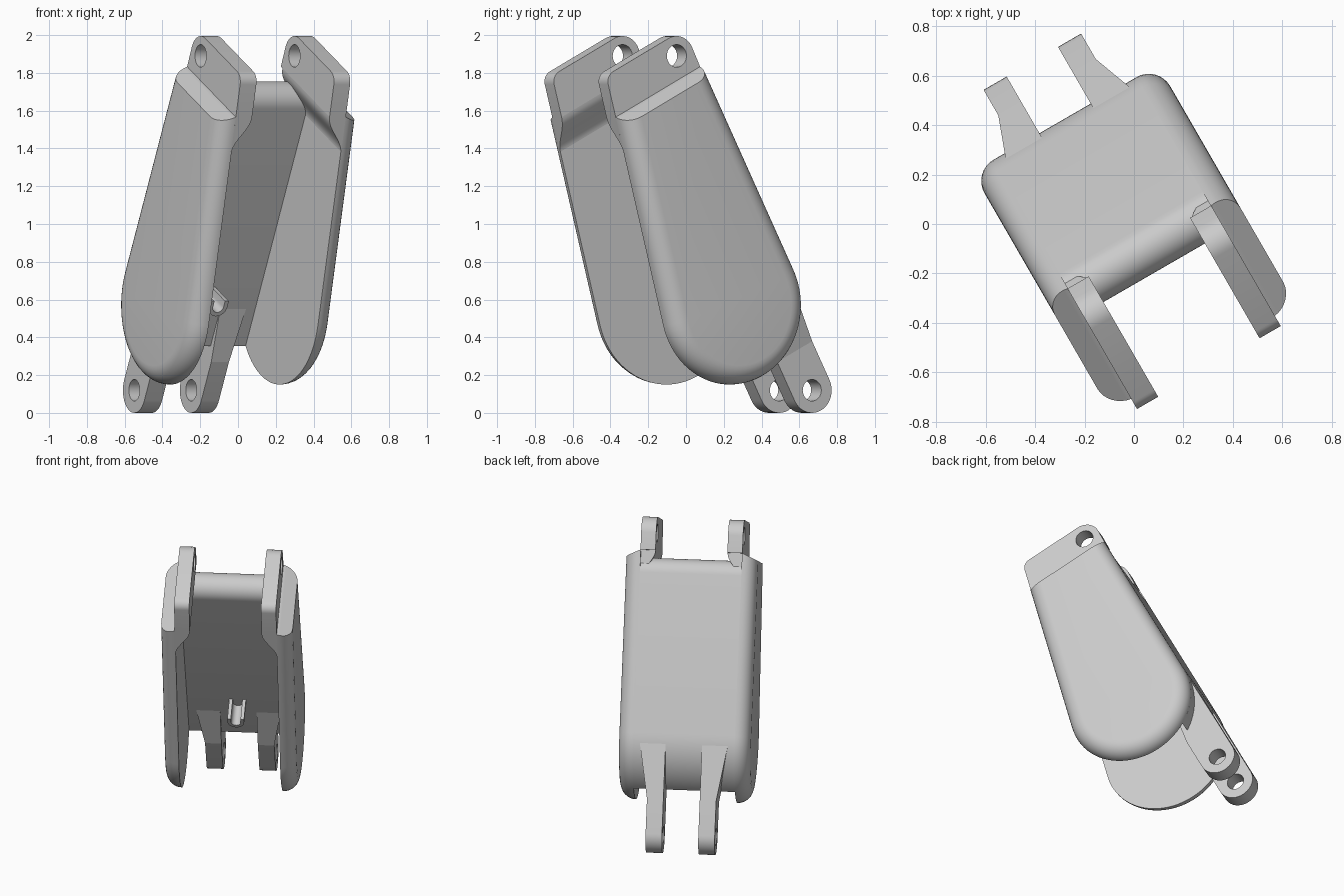
import bpy, bmesh
from math import radians, sin, cos, acos, pi
from mathutils import Matrix, Vector

old = bpy.data.objects.get("Cube")
if old:
    bpy.data.objects.remove(old)

grey = bpy.data.materials.new("plain_grey")
grey.use_nodes = True
grey.diffuse_color = (0.6, 0.6, 0.6, 1)
grey.node_tree.nodes["Principled BSDF"].inputs["Base Color"].default_value = (0.6, 0.6, 0.6, 1)

# Local frame: x across the width, y backwards, z up; then turned about z
PLACE = Matrix.Rotation(radians(30), 4, 'Z') @ Matrix.Translation((-0.028, 0, 0))
BACK = radians(27.4)              # direction of the back edge normal
FRONT = radians(194.8)            # direction of the front edge normal
C, R = Vector((0.09, 0.57)), 0.42  # round lower end of the housing
N = Vector((cos(BACK), sin(BACK)))
M = Vector((-sin(BACK), cos(BACK)))
INNER, OUTER, FILLET = 0.335, 0.434, 0.1


def arc(center, r, a0, a1, n):
    return [center + r * Vector((cos(a0 + (a1 - a0) * i / n), sin(a0 + (a1 - a0) * i / n)))
            for i in range(n + 1)]


def edge_point(angle, inset=0, drop=0):
    """Where a straight edge of the housing meets the step line lowered by drop."""
    n = Vector((cos(angle), sin(angle)))
    a = n.dot(C) + R - inset
    b = (1.881 - drop) * cos(BACK)
    det = n.x * M.y - n.y * M.x
    return Vector(((a * M.y - n.y * b) / det, (n.x * b - a * M.x) / det))


def finish(bm, name):
    bmesh.ops.recalc_face_normals(bm, faces=bm.faces)
    bm.transform(PLACE)
    mesh = bpy.data.meshes.new(name)
    bm.to_mesh(mesh)
    bm.free()
    ob = bpy.data.objects.new(name, mesh)
    bpy.context.collection.objects.link(ob)
    mesh.materials.append(grey)
    bpy.ops.object.select_all(action='DESELECT')
    ob.select_set(True)
    bpy.context.view_layer.objects.active = ob
    bpy.ops.object.shade_smooth_by_angle(angle=radians(32))


def loft(name, rings):
    bm = bmesh.new()
    rows = [[bm.verts.new(p) for p in ring] for ring in rings]
    for a, b in zip(rows, rows[1:]):
        for i in range(len(a)):
            j = (i + 1) % len(a)
            bm.faces.new((a[i], a[j], b[j], b[i]))
    bm.faces.new(rows[0])
    bm.faces.new(rows[-1])
    finish(bm, name)


def at(u, points):
    return [(u, p.x, p.y) for p in points]


def drilled_plate(name, outline, hole, u0, u1):
    bm = bmesh.new()
    for loop in (outline, hole):
        vs = [bm.verts.new(p) for p in at(u0, loop)]
        for i in range(len(vs)):
            bm.edges.new((vs[i - 1], vs[i]))
    bmesh.ops.triangle_fill(bm, use_beauty=True, edges=bm.edges[:])
    out = bmesh.ops.extrude_face_region(bm, geom=bm.faces[:], use_keep_orig=True)
    moved = [g for g in out["geom"] if isinstance(g, bmesh.types.BMVert)]
    bmesh.ops.translate(bm, verts=moved, vec=(u1 - u0, 0, 0))
    finish(bm, name)


def circle(center, r):
    return arc(center, r, 0, 2 * pi, 32)[:-1]


def plate_outline(inset, drop):
    return ([edge_point(FRONT, inset, drop), edge_point(BACK, inset, drop)]
            + arc(C, R - inset, BACK, FRONT - 2 * pi, 40))


# Back panel with a rounded top, running into the round lower end
top_center = Vector(((N.dot(C) + R - 0.1 - N.y * 1.655) / N.x, 1.655))
panel = (arc(top_center, 0.1, BACK, BACK + pi, 20)
         + arc(C, R, BACK - acos((R - 0.2) / R), BACK, 16))
loft("back_panel", [at(-INNER, panel), at(INNER, panel)])

# Outlines of the upper and lower lugs
EYE = Vector((-0.235, 1.89))
rise = (M.dot(EYE) + 0.105) / cos(BACK) - 1.881
corner = edge_point(FRONT, 0.06, -rise + 0.06 / cos(BACK))
upper_outline = ([edge_point(FRONT)] + arc(corner, 0.06, FRONT, BACK + pi / 2, 8)
                 + arc(EYE, 0.105, BACK + pi / 2, BACK, 12) + [edge_point(BACK)])
PIN, PR, KINK = Vector((0.655, 0.12)), 0.12, 0.23
lower_outline = ([PIN + M * KINK - N * PR] + arc(PIN, PR, BACK - pi, BACK, 20)
                 + [PIN + M * KINK + N * PR])

for s, side in ((1, "left"), (-1, "right")):
    # Side plate with a filleted outer rim and a sloping top step
    rings = [at(s * (INNER - 0.001), plate_outline(0, 0))]
    for i in range(9):
        t = pi / 2 * i / 8
        rings.append(at(s * (INNER + (OUTER - INNER) * sin(t)),
                        plate_outline(FILLET * (1 - cos(t)), 0.05 * sin(t))))
    loft(side + "_side_plate", rings)

    # Upper lug
    drilled_plate(side + "_upper_lug", upper_outline, circle(EYE, 0.06), s * 0.237, s * 0.336)

    # Curved blend from the upper lug to the inside of the plate
    rows = []
    for i in range(13):
        t = i / 12
        u = 0.237 + 0.098 * (1 - cos(pi * t)) / 2
        a, b = edge_point(FRONT, 0, 0.22 * t), edge_point(BACK, 0.02, 0.22 * t)
        rows.append(at(s * u, (a, b)) + at(s * 0.336, (b, a)))
    loft(side + "_lug_blend", rows)

    # Lower lug and its flared root
    drilled_plate(side + "_lower_lug", lower_outline, circle(PIN, 0.057), s * 0.12, s * 0.228)
    rows = []
    for h, depth, wide in ((KINK, PR, 0.228), (0.68, 0.05, 0.305)):
        a, b = PIN + M * h - N * depth, PIN + M * h + N * PR
        rows.append(at(s * 0.12, (a, b)) + at(s * wide, (b, a)))
    loft(side + "_lower_lug_root", rows)

# Small open channel standing on the inside of the back panel
lift = Vector((0, 0.035))
section = arc(Vector((0, 0)), 0.055, pi, 2 * pi, 14)
inner = arc(Vector((0, 0)), 0.032, 2 * pi, pi, 14)
section = [section[0] + lift] + section + [section[-1] + lift, inner[0] + lift] + inner + [inner[-1] + lift]
rings = []
for base in (Vector((0.35, 0.66)), Vector((0.16, 0.56))):
    rings.append([(p.x, *(base + M * p.y)) for p in section])
loft("channel_hook", rings)
